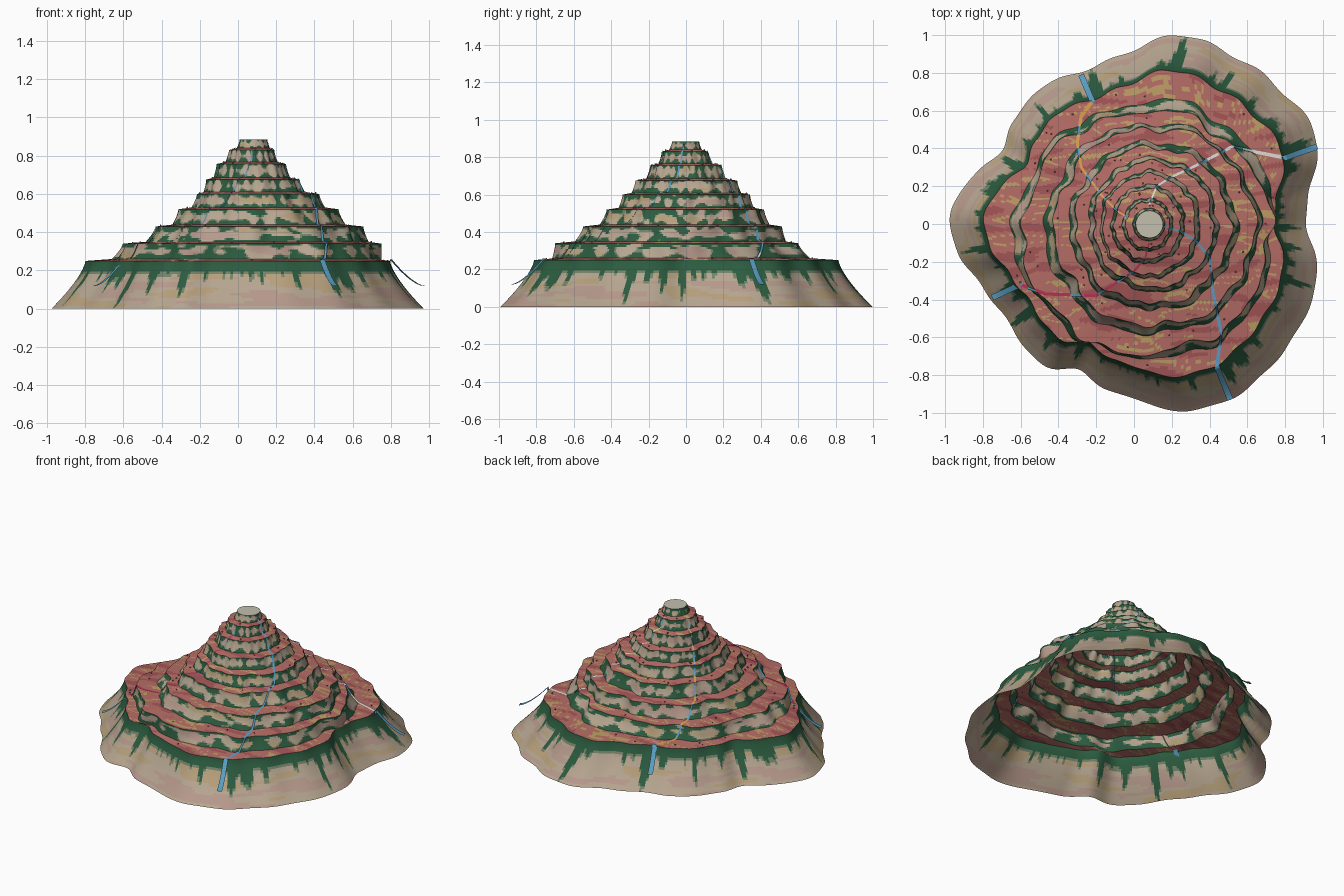
import bpy, bmesh, random
from math import sin, cos, pi
from mathutils import Vector, noise
from mathutils.bvhtree import BVHTree

if "Cube" in bpy.data.objects:
    bpy.data.objects.remove(bpy.data.objects["Cube"])

random.seed(4)
N = 360

def material(name, rgb):
    m = bpy.data.materials.new(name)
    m.diffuse_color = (*rgb, 1)
    m.use_nodes = True
    m.node_tree.nodes["Principled BSDF"].inputs["Base Color"].default_value = m.diffuse_color
    return m

stone = material("pale_stone", (0.47, 0.38, 0.28))
rose = material("rose_stone", (0.47, 0.32, 0.26))
ochre = material("ochre_stone", (0.47, 0.35, 0.20))
green = material("moss", (0.025, 0.105, 0.05))
dim = material("thin_moss", (0.17, 0.22, 0.14))
red = material("red_ledge", (0.46, 0.15, 0.13))
gold = material("gold_streak", (0.50, 0.33, 0.13))
wine = material("dark_streak", (0.36, 0.09, 0.09))
cap_m = material("summit_stone", (0.55, 0.52, 0.42))
blue = material("waterfall", (0.10, 0.33, 0.52))
rivers = [material("river_" + n, c) for n, c in (
    ("blue", (0.12, 0.33, 0.55)), ("white", (0.75, 0.73, 0.70)),
    ("red", (0.45, 0.03, 0.08)), ("orange", (0.70, 0.35, 0.08)))]
dot_m = material("pebble", (0.30, 0.14, 0.12))

def make(name, verts, faces, mats, index=None):
    me = bpy.data.meshes.new(name)
    me.from_pydata(verts, [], faces)
    for m in mats:
        me.materials.append(m)
    if index:
        me.polygons.foreach_set("material_index", index)
    me.shade_smooth()
    ob = bpy.data.objects.new(name, me)
    bpy.context.collection.objects.link(ob)
    return ob

# Mountain foot outline: radius every ten degrees
foot_r = [.91, .94, 1.03, 1.08, 1.05, 1.05, 1.03, 1.04, 1.01, .92, .875, .85,
          .875, .86, .84, .80, .86, .94, .975, .94, .88, .85, .845, .88,
          .88, .825, .89, .92, 1.0, 1.04, 1.06, 1.05, 1.04, 1.03, 1.02, .975]

def foot_radius(i):
    u = i * 36 / N
    k, t = int(u), u - int(u)
    a, b, c, d = (foot_r[(k + j) % 36] for j in (-1, 0, 1, 2))
    return b + .5 * t * (c - a + t * (2*a - 5*b + 4*c - d + t * (3*(b - c) + d - a)))

def polar_ring(scale, ripple):
    out = []
    for i in range(N):
        a = 2*pi*i/N
        r = (foot_radius(i) + ripple*sin(23*a)) * scale
        out.append(Vector((r*cos(a), r*sin(a))))
    return out

# Ledge rims: x min, x max, y min, y max, height
levels = [(-.60, .735, -.70, .61, .34), (-.43, .645, -.55, .52, .43),
          (-.315, .515, -.43, .415, .52), (-.22, .425, -.34, .335, .60),
          (-.17, .33, -.27, .265, .675), (-.107, .25, -.19, .19, .757),
          (-.045, .19, -.13, .12, .83), (.008, .155, -.075, .072, .884)]

def level_ring(k, x0, x1, y0, y1):
    pts = []
    amp = 0.25 if k == len(levels) - 1 else 1
    for i in range(N):
        a = 2*pi*i/N
        w = .98 + amp * (.02*sin(6*a + k*1.3) + .02*sin(11*a + k*.9)
                         + .012*sin(17*a - k*1.7) + .009*sin(23*a + k*.6))
        pts.append(Vector(((x0+x1)/2 + (x1-x0)/2*w*cos(a),
                           (y0+y1)/2 + (y1-y0)/2*w*sin(a))))
    return pts

all_v, all_f = [], []

def band(name, rows, mats, pick):
    verts = [p for row in rows for p in row]
    faces, idx = [], []
    for r in range(len(rows) - 1):
        for i in range(N):
            j = (i + 1) % N
            faces.append((r*N + i, r*N + j, (r+1)*N + j, (r+1)*N + i))
            idx.append(pick((r + .5) / (len(rows) - 1), i, verts[r*N + i]))
    off = len(all_v)
    all_v.extend(verts)
    all_f.extend([tuple(v + off for v in f) for f in faces])
    return make(name, verts, faces, mats, idx)

def cliff(name, foot, zf, rim, zr, n, pick):
    rows = []
    for r in range(n + 1):
        t = r / n
        s = (1 - t) ** 1.4
        rows.append([(*rim[i].lerp(foot[i], s), zf + (zr - zf)*t) for i in range(N)])
    band(name, rows, [stone, rose, ochre, green, dim], pick)

def rock(p):
    v = noise.noise(Vector((p[0]*3, p[1]*3, p[2]*22)))
    return 1 if v > .22 else 2 if v < -.25 else 0

def base_pick(t, i, p):
    a = 2*pi*i/N
    drip = noise.noise(Vector((cos(a)*16, sin(a)*16, 3)))
    edge = t - .80 + max(0, drip) * 1.2
    return 3 if edge > 0 else 4 if edge > -.08 else rock(p)

def upper_pick(t, i, p):
    # moss along the rim and foot, pale patches between
    f = 11 + 60 * max(0, p[2] - .3)
    v = noise.noise(Vector((p[0]*f, p[1]*f, p[2]*9))) + .42 - abs(t - .5) * 1.5
    return rock(p) if v > .06 else 4 if v > -.03 else 3

def ledge_pick(t, i, p):
    v = noise.noise(Vector((p[0]*4 + .1*sin(p[1]*20), p[1]*18, p[2]*5)))
    return 1 if .2 < v < .32 else 2 if v < -.28 else 0

# Base cliff, then alternating ledges and cliffs
rim, z = polar_ring(.815, .008), .25
cliff("base_cliff", polar_ring(1, .004), 0, rim, z, 18, base_pick)
pebble_spots = []
for k, (x0, x1, y0, y1, zr) in enumerate(levels):
    top = level_ring(k, x0, x1, y0, y1)
    foot = [top[i].lerp(rim[i], .3) for i in range(N)]
    zf = z + .01
    rows = [[(*rim[i].lerp(foot[i], r/6), z + .01*r/6) for i in range(N)] for r in range(7)]
    band(f"ledge_{k+1}", rows, [red, gold, wine], ledge_pick)
    for _ in range(12 - k):
        i = random.randrange(N)
        t = random.uniform(.2, .8)
        pebble_spots.append((*rim[i].lerp(foot[i], t), z + .01*t + .003))
    cliff(f"cliff_{k+1}", foot, zf, top, zr, 8, upper_pick)
    rim, z = top, zr

# Summit disc
make("summit_cap", [(*p, z) for p in rim], [tuple(range(N))], [cap_m])

# Pebbles scattered on the ledges
bm = bmesh.new()
for p in pebble_spots:
    res = bmesh.ops.create_icosphere(bm, subdivisions=1, radius=.005)
    bmesh.ops.translate(bm, verts=res["verts"], vec=p)
me = bpy.data.meshes.new("pebbles")
bm.to_mesh(me)
bm.free()
me.materials.append(dot_m)
bpy.context.collection.objects.link(bpy.data.objects.new("pebbles", me))

# Four rivers draped over the ledges, each ending in a free waterfall
tree = BVHTree.FromPolygons(all_v, all_f)
paths = [
    [(.15, -.01), (.25, -.04), (.33, -.09), (.40, -.18), (.42, -.37), (.46, -.57), (.44, -.76), (.51, -.93)],
    [(.08, .10), (.12, .20), (.20, .25), (.33, .31), (.52, .41), (.65, .38), (.80, .35), (.97, .41)],
    [(.08, -.10), (.06, -.18), (0, -.25), (-.20, -.38), (-.47, -.37), (-.60, -.32), (-.75, -.39)],
    [(-.01, .02), (-.09, .07), (-.17, .15), (-.28, .30), (-.30, .43), (-.28, .57), (-.22, .65), (-.28, .79)]]

def river(name, path, mat):
    pts = [Vector(p) for p in path]
    verts, steep = [], []
    last, total = None, (len(pts) - 1) * 16
    for s in range(total + 1):
        k = min(s // 16, len(pts) - 2)
        t = (s - k*16) / 16
        d = (pts[k+1] - pts[k]).normalized()
        p = pts[k].lerp(pts[k+1], t)
        fall = k == len(pts) - 2
        if fall:
            zz = .258 - .138 * (1 - (1 - t)**1.5)
        else:
            hit = tree.ray_cast(Vector((p.x, p.y, 2)), Vector((0, 0, -1)))[0]
            zz = (hit.z if hit else .25) + .004
        w = .004 + .007 * s / total + (.005 if fall else 0)
        side = Vector((-d.y, d.x)) * w
        verts += [(*(p - side), zz), (*(p + side), zz)]
        if last is not None:
            steep.append(0 if fall or last - zz > .005 else 1)
        last = zz
    faces = [(2*s, 2*s + 2, 2*s + 3, 2*s + 1) for s in range(total)]
    make(name, verts, faces, [blue, mat], steep)

for n, path, mat in zip(("front", "right", "left", "back"), paths, rivers):
    river(n + "_river", path, mat)
